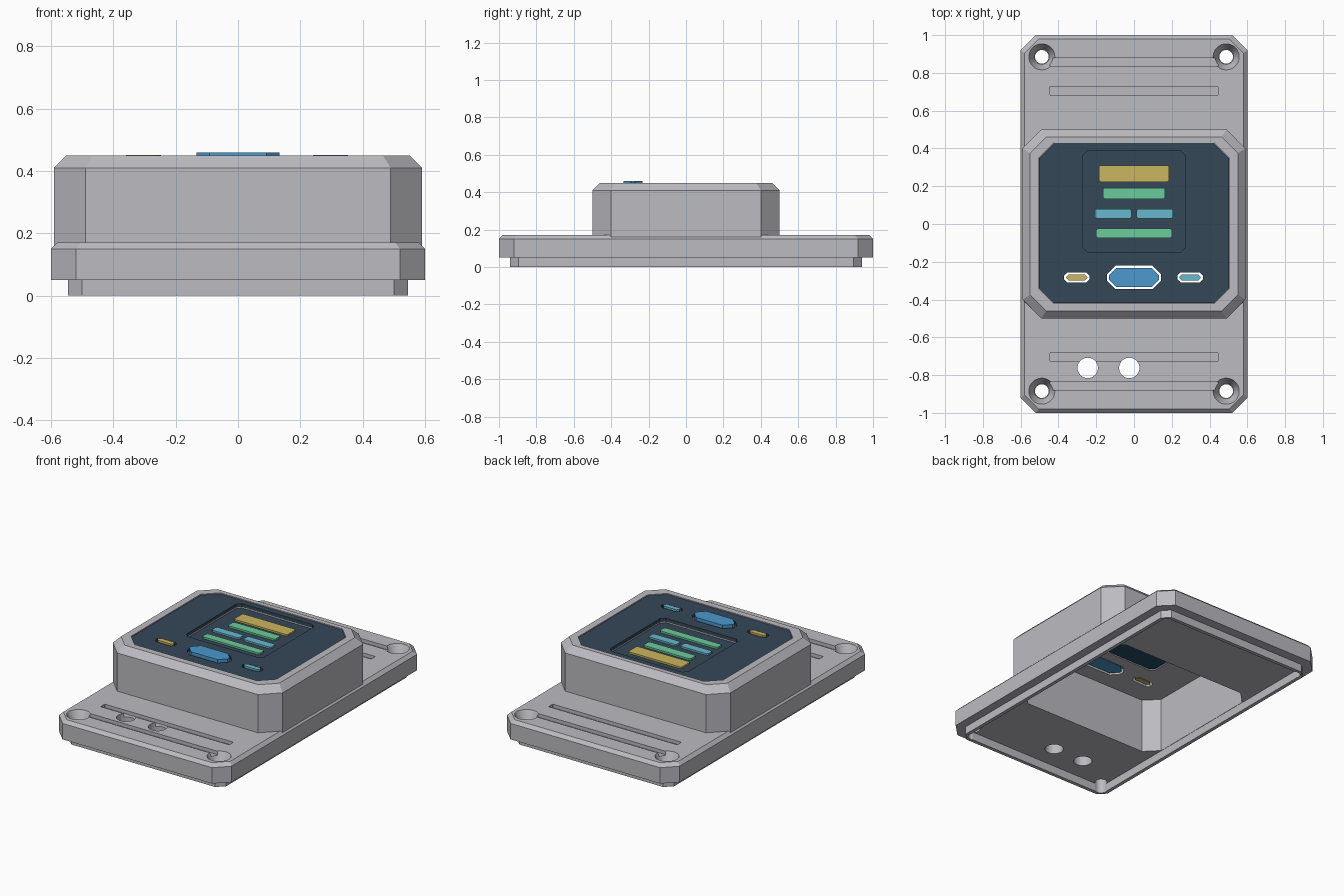
import bpy, bmesh, math

if "Cube" in bpy.data.objects:
    bpy.data.objects.remove(bpy.data.objects["Cube"])


def material(name, rgb):
    lin = [((c / 255 + 0.055) / 1.055) ** 2.4 for c in rgb] + [1]
    m = bpy.data.materials.new(name)
    m.use_nodes = True
    m.diffuse_color = lin
    m.node_tree.nodes["Principled BSDF"].inputs["Base Color"].default_value = lin
    return m


grey = material("case grey", (187, 187, 193))
dark = material("panel navy", (53, 71, 87))
deep = material("screen back blue", (34, 74, 100))
blue = material("button blue", (74, 152, 204))
gold = material("gold", (202, 182, 94))
green = material("mint green", (106, 204, 156))
cyan = material("cyan", (102, 184, 204))


def finish(name, bm, mat):
    bmesh.ops.recalc_face_normals(bm, faces=bm.faces)
    me = bpy.data.meshes.new(name)
    bm.to_mesh(me)
    bm.free()
    if mat:
        me.materials.append(mat)
    ob = bpy.data.objects.new(name, me)
    bpy.context.collection.objects.link(ob)
    return ob


def loft(name, sections, mat=None, at=(0, 0)):
    """Stack of corner-cut rectangles: (half x, half y, corner cut, z)."""
    bm = bmesh.new()
    rings = []
    for hx, hy, c, z in sections:
        pts = [(hx, c - hy), (hx, hy - c), (hx - c, hy), (c - hx, hy),
               (-hx, hy - c), (-hx, c - hy), (c - hx, -hy), (hx - c, -hy)]
        rings.append([bm.verts.new((x + at[0], y + at[1], z)) for x, y in pts])
    for a, b in zip(rings, rings[1:]):
        for i in range(8):
            j = (i + 1) % 8
            bm.faces.new((a[i], a[j], b[j], b[i]))
    bm.faces.new(rings[0])
    bm.faces.new(rings[-1])
    return finish(name, bm, mat)


def slab(name, hx, hy, c, z0, z1, mat=None, at=(0, 0)):
    return loft(name, [(hx, hy, c, z0), (hx, hy, c, z1)], mat, at)


def cone(x, y, r0, r1, z0, z1):
    bm = bmesh.new()
    bmesh.ops.create_cone(bm, cap_ends=True, segments=32, radius1=r0, radius2=r1, depth=z1 - z0)
    bmesh.ops.translate(bm, verts=bm.verts, vec=(x, y, (z0 + z1) / 2))
    return finish("cutter", bm, None)


def combine(ob, other, op="DIFFERENCE"):
    mod = ob.modifiers.new("cut", "BOOLEAN")
    mod.operation = op
    mod.solver = "EXACT"
    mod.object = other
    bpy.context.view_layer.objects.active = ob
    bpy.ops.object.modifier_apply(modifier=mod.name)
    bpy.data.objects.remove(other)


PANEL = (0, 0.005)
SCREEN = (0, 0.12)

# Case: flanged plate, raised housing and bottom lip
case = loft("case", [(0.6, 1, 0.08, 0.05), (0.6, 1, 0.08, 0.15), (0.58, 0.98, 0.075, 0.17)], grey)
housing = loft("housing", [(0.59, 0.5, 0.1, 0.1), (0.59, 0.5, 0.1, 0.41), (0.55, 0.46, 0.085, 0.45)])
combine(case, housing, "UNION")
combine(case, slab("lip", 0.545, 0.94, 0.045, 0, 0.1), "UNION")

# Hollow inside of the lip and housing, panel pocket and screen window
combine(case, slab("cutter", 0.522, 0.917, 0.038, -0.1, 0.052))
combine(case, slab("cutter", 0.52, 0.45, 0.08, 0.02, 0.4))
combine(case, slab("cutter", 0.505, 0.425, 0.08, 0.425, 0.6, at=PANEL))
combine(case, slab("cutter", 0.27, 0.27, 0.025, 0.3, 0.5, at=SCREEN))

# Grooves across both flanges
for y in (0.705, 0.857):
    for s in (-1, 1):
        combine(case, slab("cutter", 0.447, 0.021, 0.003, 0.148, 0.3, at=(0, s * y)))

# Countersunk corner screw holes
for sx in (-1, 1):
    for sy in (-1, 1):
        x, y = sx * 0.488, sy * 0.885
        combine(case, cone(x, y, 0.036, 0.036, -0.1, 0.3))
        combine(case, cone(x, y, 0.04, 0.074, 0.11, 0.18))

# Cable holes in the front flange
for x in (-0.245, -0.025):
    combine(case, cone(x, -0.762, 0.054, 0.054, -0.1, 0.3))

# Dark face panel with the screen opening
panel = slab("face_panel", 0.503, 0.423, 0.079, 0.424, 0.445, dark, PANEL)
combine(panel, slab("cutter", 0.27, 0.27, 0.025, 0.3, 0.6, at=SCREEN))

# Buttons sitting in clearance slots
GAP = 0.011
for name, x, hx, hy, top, mat in (
        ("main_button", 0, 0.133, 0.051, 0.46, blue),
        ("right_button", -0.303, 0.056, 0.016, 0.451, gold),
        ("left_button", 0.297, 0.056, 0.016, 0.451, cyan)):
    at = (x, -0.283)
    for body in (case, panel):
        combine(body, slab("cutter", hx + GAP, hy + GAP, hy * 0.8 + 0.004, 0.3, 0.6, at=at))
    slab(name, hx, hy, hy * 0.8, 0.405, top, mat, at)

# Recessed screen, with a bluer underside
screen = slab("screen", 0.275, 0.275, 0.025, 0.407, 0.417, dark, SCREEN)
screen.data.materials.append(deep)
for f in screen.data.polygons:
    if f.normal.z < -0.5:
        f.material_index = 1

# Display bars on the screen
for name, x, y, hx, hy, mat in (
        ("title_bar", 0, 0.267, 0.185, 0.044, gold),
        ("upper_bar", 0, 0.162, 0.164, 0.029, green),
        ("middle_bar_right", -0.11, 0.055, 0.096, 0.025, cyan),
        ("middle_bar_left", 0.11, 0.055, 0.096, 0.025, cyan),
        ("lower_bar", 0, -0.048, 0.2, 0.025, green)):
    slab(name, hx, hy, 0.008, 0.416, 0.428, mat, (x, y))
